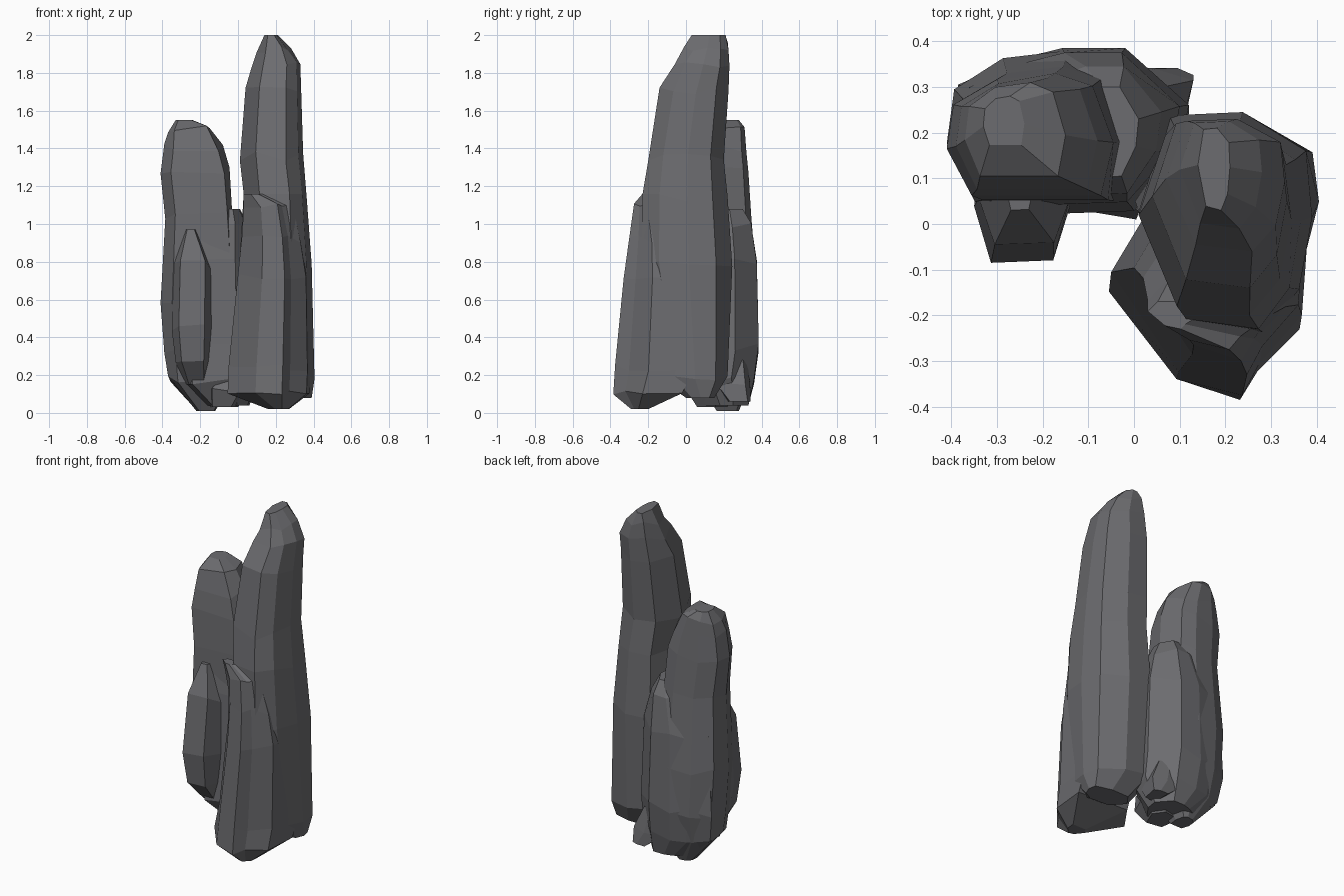
import bpy, bmesh, random

random.seed(4)
stone = bpy.data.materials.new("dark_stone")
stone.diffuse_color = (0.15, 0.15, 0.16, 1)


def rock(name, outline, levels, rough=0.03):
    """Loft an outline (-1..1) through levels of (z, x0, x1, y0, y1)."""
    bm = bmesh.new()
    rings = []
    last = len(levels) - 1
    for i, (z, x0, x1, y0, y1) in enumerate(levels):
        ring = []
        for u, v in outline:
            dz = 0 if i in (0, last) else random.uniform(-rough, rough)
            ring.append(bm.verts.new(((x0 + x1) / 2 + u * (x1 - x0) / 2,
                                      (y0 + y1) / 2 + v * (y1 - y0) / 2, z + dz)))
        rings.append(ring)
    n = len(outline)
    for a, b in zip(rings, rings[1:]):
        for i in range(n):
            j = (i + 1) % n
            bm.faces.new((a[i], a[j], b[j], b[i]))
    bm.faces.new(rings[0][::-1])
    bm.faces.new(rings[-1])
    bmesh.ops.recalc_face_normals(bm, faces=bm.faces)
    mesh = bpy.data.meshes.new(name)
    bm.to_mesh(mesh)
    bm.free()
    mesh.materials.append(stone)
    obj = bpy.data.objects.new(name, mesh)
    bpy.context.collection.objects.link(obj)
    return obj


# Tallest spire
rock("tall_spire",
     [(-.5, -.9), (.45, -1), (.85, -.6), (1, .05), (.93, .65), (.2, 1), (-.65, .97), (-1, .1)],
     [(.08, .12, .39, -.0, .15), (.20, .0, .405, -.14, .22),
      (.80, .01, .39, -.24, .245), (1.14, .03, .365, -.23, .22), (1.36, .01, .345, -.20, .20),
      (1.70, .04, .335, -.14, .225), (1.85, .07, .33, -.06, .23),
      (1.93, .10, .28, -.01, .225), (2.0, .14, .21, .03, .21)])

# Broad shard merging into the front of the spire
rock("front_shard",
     [(-.32, -.75), (.32, -1), (.5, -.65), (.92, -.15), (1, 1), (-.6, 1), (-1, .3)],
     [(.02, .16, .27, -.29, -.20), (.11, -.055, .38, -.385, -.02), (.24, -.05, .385, -.375, .04),
      (.72, .0, .375, -.33, .03), (.92, .02, .345, -.30, -.02),
      (1.09, .03, .30, -.275, -.11), (1.16, .03, .14, -.23, -.17)], .02)

# Second spire on the left
rock("left_spire",
     [(-.7, -.95), (.85, -.95), (1, -.1), (.75, .8), (.3, 1), (-.4, .9), (-.92, .5), (-1, -.2)],
     [(.01, -.22, -.12, .16, .28), (.18, -.37, -.02, .06, .34), (.34, -.39, .0, .04, .38),
      (.60, -.41, .0, .04, .38), (1.05, -.385, -.03, .045, .345),
      (1.28, -.41, -.045, .055, .33), (1.40, -.39, -.08, .07, .32),
      (1.50, -.37, -.15, .10, .31), (1.55, -.33, -.24, .17, .28)], .025)

# Low shard in front of the left spire
rock("small_shard",
     [(-.65, -1), (.65, -.95), (1, .1), (.9, 1), (-.9, 1), (-1, .1)],
     [(.15, -.28, -.16, .04, .14), (.25, -.33, -.15, -.06, .14),
      (.45, -.35, -.14, -.085, .14), (.78, -.34, -.14, -.045, .14),
      (.97, -.28, -.22, .03, .12)], .03)

# Middle rock, forming one flush back wall with the left spire
rock("back_rock",
     [(-.5, -1), (.5, -.95), (.92, -.3), (1, .3), (.45, 1), (-.1, 1), (-.5, .86), (-1, .55), (-1, 0)],
     [(.04, -.20, .06, .10, .33), (.17, -.36, .12, .02, .36), (.35, -.385, .12, .03, .385),
      (.80, -.36, .10, .04, .375), (1.0, -.24, .06, .06, .345), (1.08, -.14, .01, .10, .30)], .02)

# Spur at the back foot
rock("back_spur",
     [(-1, -1), (.6, -.8), (1, .7), (.2, .95), (-1, .95)],
     [(.06, .04, .13, .22, .345), (.15, -.08, .13, .14, .345), (.28, -.08, .07, .14, .33)], .01)

# Stub at the foot between the spires
rock("foot_stub",
     [(-.8, -.8), (.5, -1), (1, .2), (.4, 1), (-1, .7)],
     [(.03, -.15, .0, .06, .22), (.12, -.16, .06, .01, .25), (.19, -.10, .05, .03, .22)], .015)
